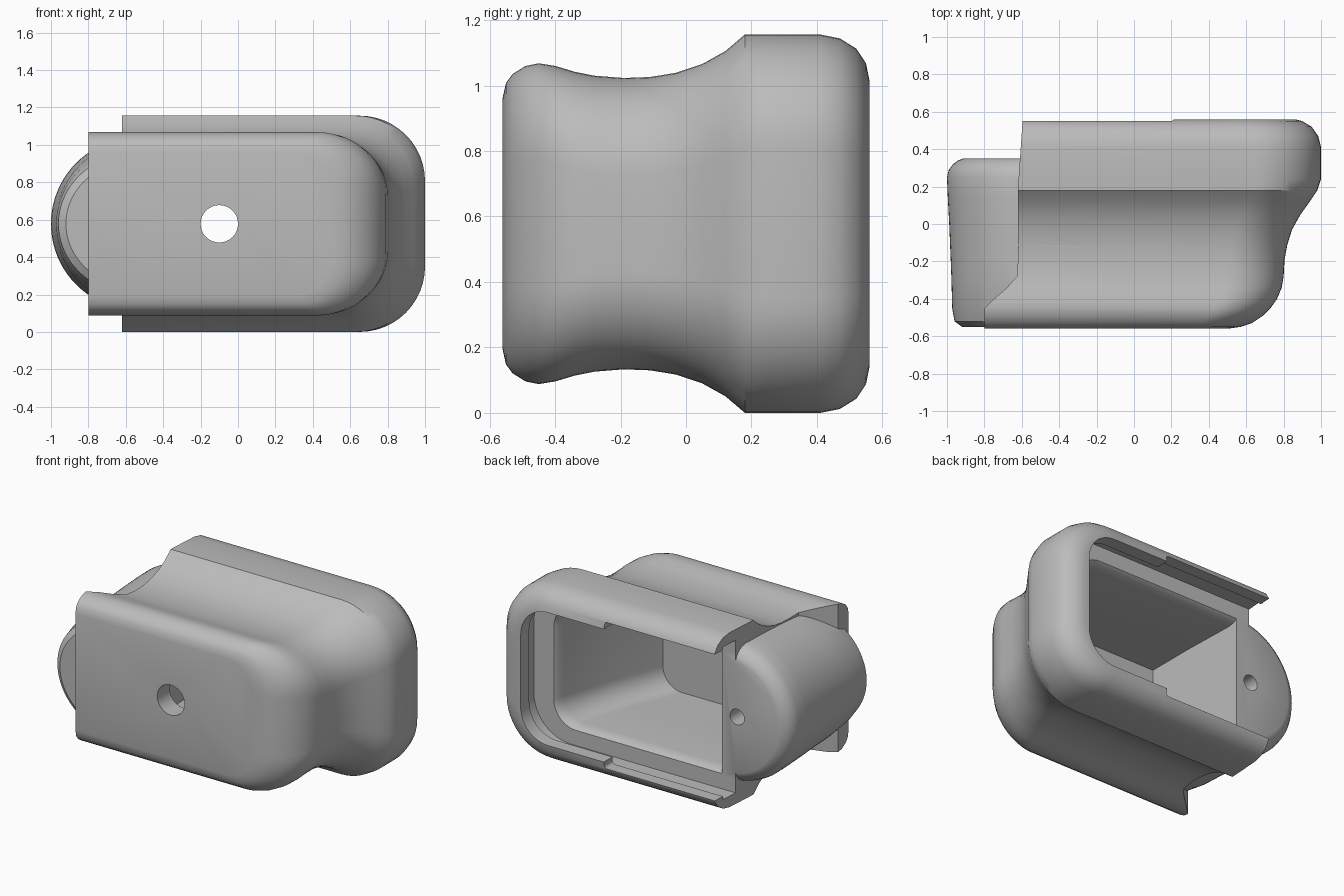
import bpy
import math

if "Cube" in bpy.data.objects:
    bpy.data.objects.remove(bpy.data.objects["Cube"], do_unlink=True)

MID = 0.578  # height of the symmetry plane

grey = bpy.data.materials.new("plain grey")
grey.use_nodes = True
grey.diffuse_color = (0.5, 0.5, 0.5, 1)
grey.node_tree.nodes["Principled BSDF"].inputs["Base Color"].default_value = (0.5, 0.5, 0.5, 1)


def arc(cx, cz, rx, rz, start, end, steps=12):
    """Points along an elliptical arc, angles in degrees."""
    result = []
    for i in range(steps + 1):
        a = math.radians(start + (end - start) * i / steps)
        result.append((cx + rx * math.cos(a), cz + rz * math.sin(a)))
    return result


def block_section(half, right, radius, left):
    """Outline with a square left end and a rounded right end."""
    cx, cz = right - radius, half - radius
    return ([(left, -half)] + arc(cx, -cz, radius, radius, -90, 0)
            + arc(cx, cz, radius, radius, 0, 90) + [(left, half)])


def tongue_section(half, left):
    """Outline with a half-round left end."""
    cx = -0.54
    return [(-0.4, half)] + arc(cx, 0, cx - left, half, 90, 270, 40) + [(-0.4, -half)]


def loft(name, sections):
    """Skin a list of (y, outline) sections into a closed solid."""
    verts, faces = [], []
    n = len(sections[0][1])
    for y, outline in sections:
        verts += [(x, y, z + MID) for x, z in outline]
    for s in range(len(sections) - 1):
        for i in range(n):
            j = (i + 1) % n
            faces.append((s * n + i, s * n + j, s * n + n + j, s * n + n + i))
    faces.append(tuple(reversed(range(n))))
    faces.append(tuple(range(len(verts) - n, len(verts))))
    mesh = bpy.data.meshes.new(name)
    mesh.from_pydata(verts, [], faces)
    mesh.materials.append(grey)
    obj = bpy.data.objects.new(name, mesh)
    bpy.context.collection.objects.link(obj)
    # consistent outward normals
    bpy.context.view_layer.objects.active = obj
    obj.select_set(True)
    bpy.ops.object.mode_set(mode="EDIT")
    bpy.ops.mesh.select_all(action="SELECT")
    bpy.ops.mesh.normals_make_consistent(inside=False)
    bpy.ops.object.mode_set(mode="OBJECT")
    obj.select_set(False)
    return obj


def prism(name, y0, y1, *shape):
    return loft(name, [(y, block_section(*shape)) for y in (y0, y1)])


def drill(name, x, radius, y0, y1):
    ring = arc(x, 0, radius, radius, 0, 360, 32)[:-1]
    return loft(name, [(y0, ring), (y1, ring)])


def combine(base, tool, operation):
    tool.hide_render = True
    mod = base.modifiers.new(operation.lower(), "BOOLEAN")
    mod.operation = operation
    mod.solver = "EXACT"
    mod.object = tool
    bpy.context.view_layer.objects.active = base
    bpy.ops.object.modifier_apply(modifier=mod.name)
    bpy.data.objects.remove(tool, do_unlink=True)


def left_end(y):
    """Left limit of the shell: front bar, waist, then rear rails."""
    if y < -0.44:
        return -0.8
    if y < -0.2:
        return -0.8 + 0.2 * math.sin((y + 0.44) / 0.24 * math.pi / 2)
    return -0.62 + 0.025 * max(0, y - 0.2) / 0.36


# Shell: depth, half height, right end, corner radius
shell_rows = [
    (-0.56, .385, .50, .20), (-0.55, .43, .57, .24), (-0.53, .457, .63, .27),
    (-0.49, .482, .69, .29), (-0.45, .49, .73, .3), (-0.4, .482, .765, .3),
    (-0.34, .464, .79, .3), (-0.28, .452, .80, .3), (-0.19, .445, .805, .3),
    (-0.11, .448, .82, .3), (-0.03, .461, .845, .3), (0.05, .488, .89, .31),
    (0.12, .527, .94, .33), (0.18, .578, .98, .35), (0.24, .578, 1, .35),
    (0.41, .578, 1, .35), (0.47, .566, .985, .34), (0.52, .535, .95, .32),
    (0.55, .49, .90, .29), (0.56, .44, .86, .25),
]
shell = loft("base_shell", [(y, block_section(h, r, c, left_end(y)))
                            for y, h, r, c in shell_rows])

# Rounded tongue: depth, half height, left end
tongue_rows = [
    (-0.55, .34, -.92), (-0.52, .38, -.96), (-0.45, .41, -.972), (-0.3, .44, -.976),
    (-0.19, .443, -.98), (0, .455, -.988), (0.15, .46, -.996), (0.25, .46, -1),
    (0.29, .45, -.99), (0.32, .43, -.968), (0.34, .405, -.94), (0.36, .36, -.89),
]
combine(shell, loft("tongue", [(y, tongue_section(h, l)) for y, h, l in tongue_rows]), "UNION")

# Inner pocket with a softened rim
pocket_rows = [(-0.43, .39, .47, .14), (-0.1, .39, .6, .14), (0.28, .38, .7, .14),
               (0.32, .386, .707, .15), (0.345, .4, .72, .16), (0.37, .42, .74, .18)]
pocket = loft("pocket_cutter", [(y, block_section(h, r, c, -0.51))
                                for y, h, r, c in pocket_rows])

# Slide groove, lip opening and its wider left half, then the two holes
cutters = [
    pocket,
    prism("groove_cutter", 0.35, 0.47, 0.505, 0.87, 0.27, -1.3),
    prism("lip_cutter", 0.44, 0.7, 0.44, 0.82, 0.2, -1.3),
    prism("lip_relief_cutter", 0.43, 0.71, 0.485, 0.21, 0.02, -1.4),
    drill("front_hole_cutter", -0.1, 0.1, -0.7, -0.3),
    drill("tongue_hole_cutter", -0.62, 0.052, 0.1, 0.5),
]
for cutter in cutters:
    combine(shell, cutter, "DIFFERENCE")

# Smooth shading with crisp edges
bpy.ops.object.select_all(action="DESELECT")
shell.select_set(True)
bpy.context.view_layer.objects.active = shell
bpy.ops.object.shade_smooth_by_angle(angle=math.radians(32))
